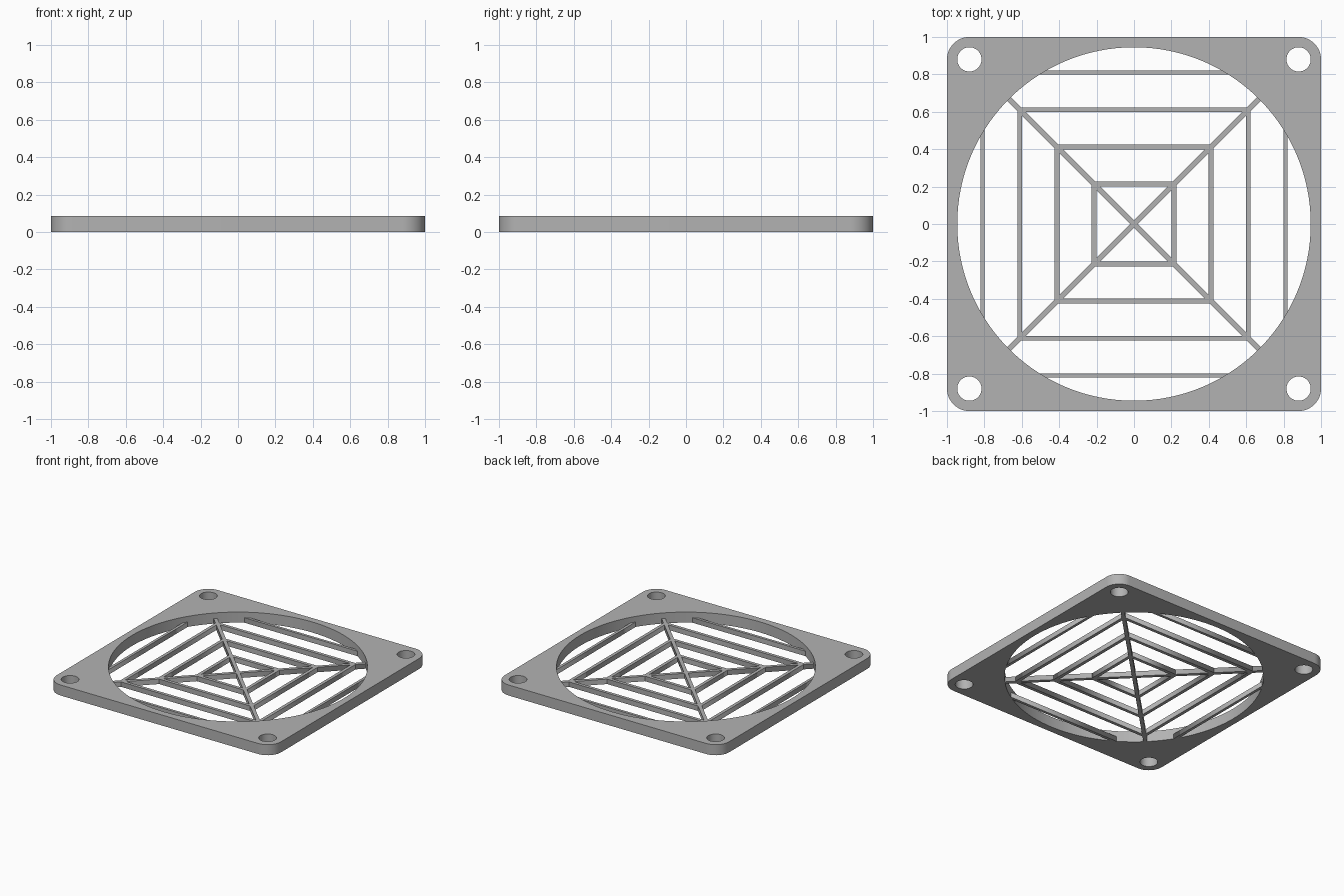
import bpy, bmesh, math

if "Cube" in bpy.data.objects:
    bpy.data.objects.remove(bpy.data.objects["Cube"])

PLATE_H = 0.085   # plate thickness
BAR_H = 0.04      # grille thickness, flush with the underside
HOLE_R = 0.945    # fan opening radius
BAR_W = 0.026

grey = bpy.data.materials.new("mid grey")
grey.diffuse_color = (0.45, 0.45, 0.45, 1)
grey.use_nodes = True
grey.node_tree.nodes["Principled BSDF"].inputs["Base Color"].default_value = grey.diffuse_color


def circle(cx, cy, r, n):
    return [(cx + r * math.cos(2 * math.pi * i / n),
             cy + r * math.sin(2 * math.pi * i / n)) for i in range(n)]


def square(h):
    return [(h, h), (-h, h), (-h, -h), (h, -h)]


def rounded_square(h, r, n=12):
    pts = []
    for k, (sx, sy) in enumerate([(1, 1), (-1, 1), (-1, -1), (1, -1)]):
        for i in range(n + 1):
            a = math.pi / 2 * (k + i / n)
            pts.append((sx * (h - r) + r * math.cos(a),
                        sy * (h - r) + r * math.sin(a)))
    return pts


def extruded(name, outlines, height):
    """Flat outline with holes, filled and extruded from z=0 to height."""
    cu = bpy.data.curves.new(name, 'CURVE')
    cu.dimensions = '2D'
    cu.fill_mode = 'BOTH'
    cu.extrude = height / 2
    for pts in outlines:
        sp = cu.splines.new('POLY')
        sp.points.add(len(pts) - 1)
        for p, (x, y) in zip(sp.points, pts):
            p.co = (x, y, 0, 1)
        sp.use_cyclic_u = True
    ob = bpy.data.objects.new(name, cu)
    bpy.context.collection.objects.link(ob)
    bpy.ops.object.select_all(action='DESELECT')
    ob.select_set(True)
    bpy.context.view_layer.objects.active = ob
    bpy.ops.object.convert(target='MESH')
    ob = bpy.context.view_layer.objects.active
    me = ob.data
    bm = bmesh.new()
    bm.from_mesh(me)
    bmesh.ops.remove_doubles(bm, verts=bm.verts, dist=1e-5)
    bmesh.ops.translate(bm, verts=bm.verts, vec=(0, 0, height / 2))
    bmesh.ops.recalc_face_normals(bm, faces=bm.faces)
    bm.to_mesh(me)
    bm.free()
    me.materials.clear()
    me.materials.append(grey)
    return ob


def bar(name, length, width, offset, angle):
    """Straight bar, pushed out by offset and turned about the centre."""
    c, s = math.cos(angle), math.sin(angle)
    l, w = length / 2, width / 2
    pts = [(-l, offset - w), (l, offset - w), (l, offset + w), (-l, offset + w)]
    return extruded(name, [[(x * c - y * s, x * s + y * c) for x, y in pts]], BAR_H)


# Mounting plate with fan opening and four screw holes
holes = [circle(sx * 0.88, sy * 0.88, 0.065, 40) for sx in (-1, 1) for sy in (-1, 1)]
plate = extruded("mounting_plate",
                 [rounded_square(1, 0.12), circle(0, 0, HOLE_R, 128)] + holes, PLATE_H)
bpy.ops.object.shade_smooth_by_angle(angle=math.radians(30))

# Concentric square rings of the grille
for i, mid in enumerate((0.213, 0.412, 0.611)):
    extruded(f"grille_square_{i + 1}",
             [square(mid + BAR_W / 2), square(mid - BAR_W / 2)], BAR_H)

# Outermost square, cut off by the round opening into four bars
for i in range(4):
    bar(f"outer_bar_{i + 1}", 1.03, 0.022, 0.811, i * math.pi / 2)

# Diagonal spokes
for i in range(2):
    bar(f"diagonal_spoke_{i + 1}", 1.9, 0.028, 0, math.pi / 4 + i * math.pi / 2)
